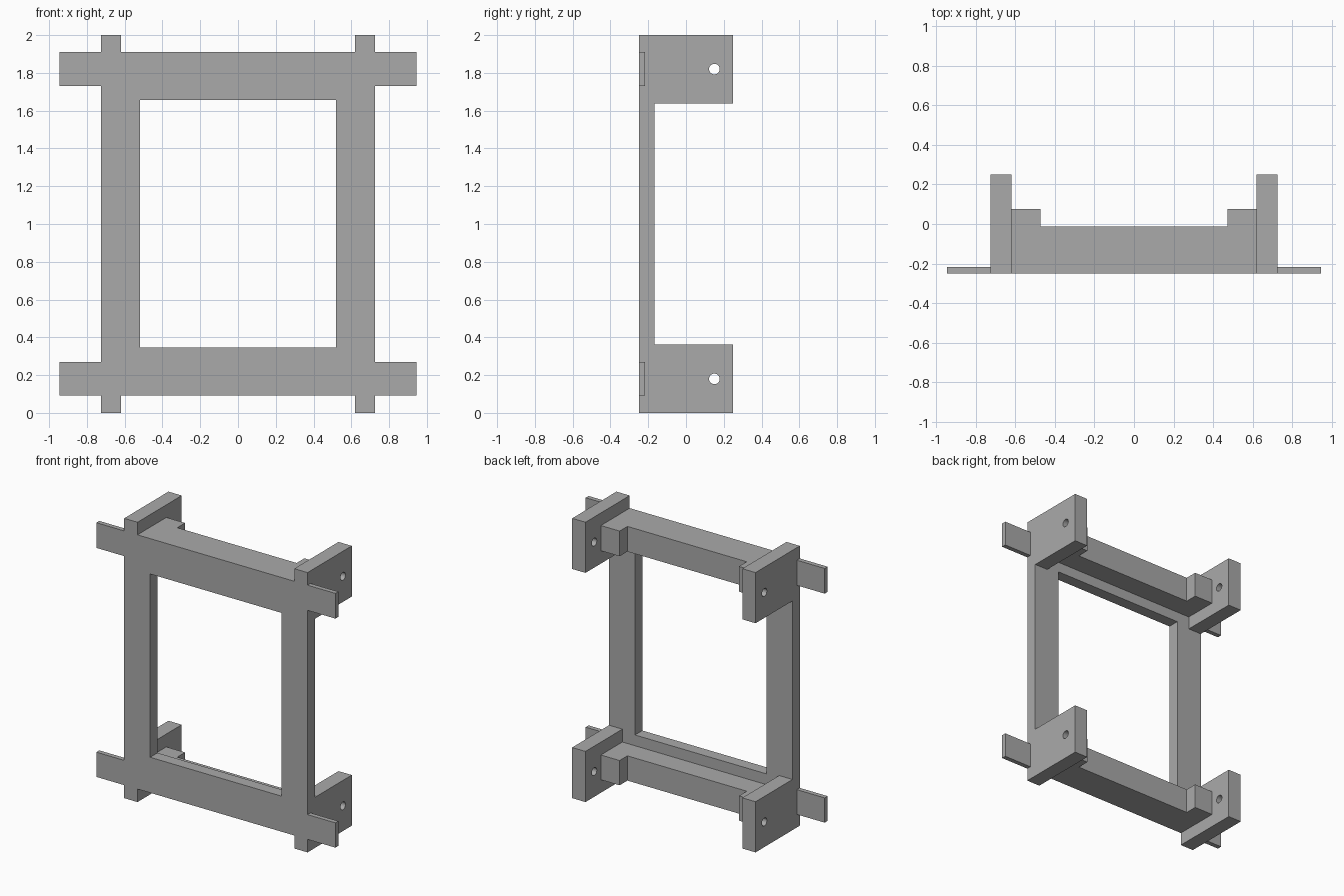
import bpy
import bmesh
import math
from mathutils import Matrix, Vector

old = bpy.data.objects.get("Cube")
if old:
    bpy.data.objects.remove(old, do_unlink=True)

# One plain grey material
grey = bpy.data.materials.new("plain grey")
grey.use_nodes = True
colour = (0.40, 0.40, 0.40, 1)
grey.diffuse_color = colour
grey.node_tree.nodes["Principled BSDF"].inputs["Base Color"].default_value = colour

MID = 1.0            # mirror height
FRONT = -0.25        # shared front plane


def finish(name, bm):
    mesh = bpy.data.meshes.new(name)
    bm.to_mesh(mesh)
    bm.free()
    mesh.materials.append(grey)
    obj = bpy.data.objects.new(name, mesh)
    bpy.context.collection.objects.link(obj)
    return obj


def box(name, x, y, z):
    lo, hi = Vector((x[0], y[0], z[0])), Vector((x[1], y[1], z[1]))
    bm = bmesh.new()
    bmesh.ops.create_cube(bm, size=1, matrix=Matrix.Translation((lo + hi) / 2)
                          @ Matrix.Diagonal((*(hi - lo), 1)))
    return finish(name, bm)


def pin(name, x, y, z, radius):
    bm = bmesh.new()
    bmesh.ops.create_cone(bm, cap_ends=True, segments=32, radius1=radius, radius2=radius,
                          depth=0.4, matrix=Matrix.Translation((x, y, z))
                          @ Matrix.Rotation(math.pi / 2, 4, 'Y'))
    return finish(name, bm)


def combine(target, tool, operation):
    mod = target.modifiers.new(operation.lower(), 'BOOLEAN')
    mod.operation = operation
    mod.solver = 'EXACT'
    mod.object = tool
    bpy.context.view_layer.objects.active = target
    bpy.ops.object.modifier_apply(modifier=mod.name)
    bpy.data.objects.remove(tool, do_unlink=True)


def flip(span, sign, centre=0.0):
    return tuple(sorted(centre + sign * (v - centre) for v in span))


# Front panel with its rectangular opening
frame = box("mounting_frame", (-0.725, 0.725), (FRONT, -0.167), (0.093, 1.91))
combine(frame, box("opening", (-0.52, 0.52), (-0.5, 0.5), (0.347, 1.657)), 'DIFFERENCE')

for v in (-1, 1):
    band = flip((1.73, 1.91), v, MID)
    band = (max(band[0], 0.093), band[1]) if v < 0 else band
    # Deep cross rail and the thin mounting tabs at its ends
    combine(frame, box("cross_rail", (-0.67, 0.67), (FRONT, -0.012), band), 'UNION')
    combine(frame, box("tabs", (-0.945, 0.945), (FRONT, -0.217), band), 'UNION')
    for h in (-1, 1):
        # Corner block behind the rail, then the side bracket
        combine(frame, box("corner_block", flip((0.472, 0.67), h), (-0.2, 0.076), band), 'UNION')
        combine(frame, box("side_bracket", flip((0.62, 0.725), h), (FRONT, 0.25),
                           flip((1.638, 2.0), v, MID)), 'UNION')
        combine(frame, pin("bolt_hole", h * 0.67, 0.15, MID + v * 0.82, 0.028), 'DIFFERENCE')

# Merge coplanar faces into clean flat ones
bm = bmesh.new()
bm.from_mesh(frame.data)
bmesh.ops.remove_doubles(bm, verts=bm.verts, dist=1e-5)
bmesh.ops.dissolve_limit(bm, angle_limit=0.01, verts=bm.verts, edges=bm.edges)
bm.to_mesh(frame.data)
bm.free()
